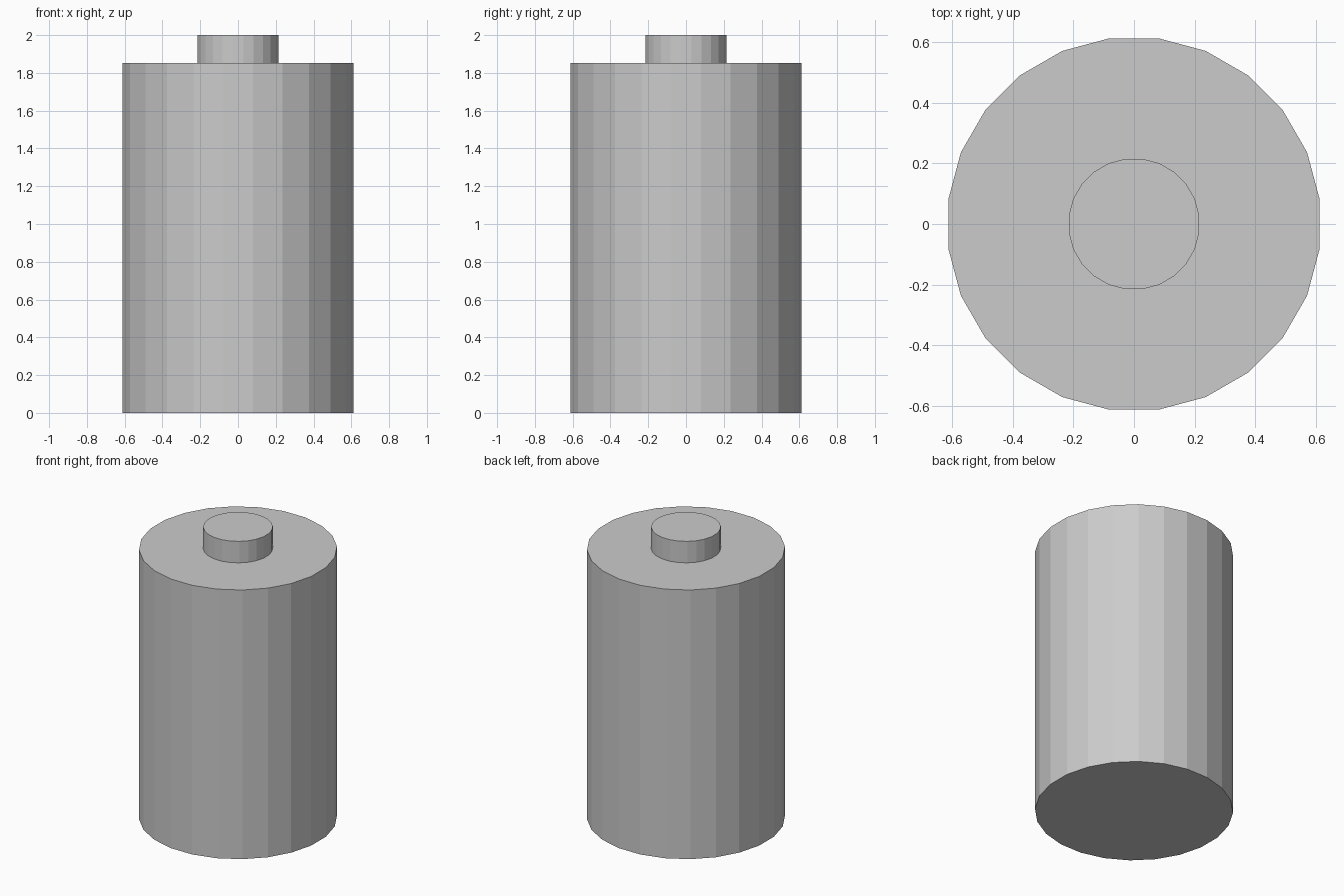
import bpy
from math import radians

if "Cube" in bpy.data.objects:
    bpy.data.objects.remove(bpy.data.objects["Cube"])

SIDES = 24


def cylinder(name, radius, bottom, top):
    # Half-step turn puts flat sides on the x and y axes
    bpy.ops.mesh.primitive_cylinder_add(
        vertices=SIDES, radius=radius, depth=top - bottom,
        location=(0, 0, (bottom + top) / 2),
        rotation=(0, 0, radians(180 / SIDES)))
    obj = bpy.context.object
    obj.name = name
    return obj


# Main cell body
cylinder("battery_body", 0.618, 0.0, 1.852)

# Raised contact on top
cylinder("top_terminal", 0.217, 1.852, 2.0)
